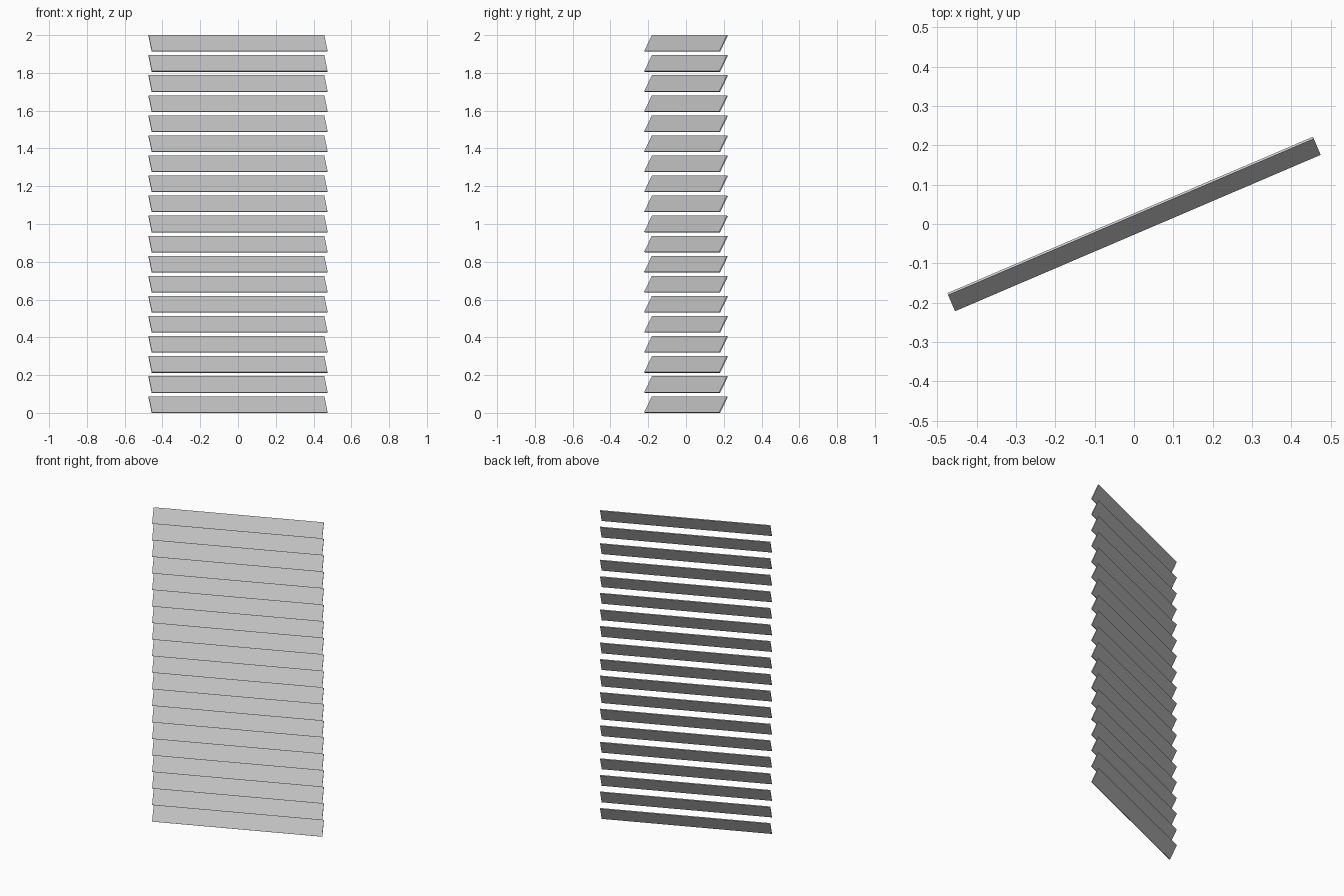
import bpy
import math
from mathutils import Matrix

if "Cube" in bpy.data.objects:
    bpy.data.objects.remove(bpy.data.objects["Cube"])

COUNT = 19
LENGTH, WIDTH, THICK = 1.011, 0.096, 0.006
TILT = math.radians(62.3)   # slats rise steeply toward the back
YAW = math.radians(23.15)   # whole blind turned about z

height = WIDTH * math.sin(TILT) + THICK * math.cos(TILT)
pitch = (2.0 - height) / (COUNT - 1)


def add_slat(index):
    # One thin flat board, tilted and turned
    bpy.ops.mesh.primitive_cube_add(size=1)
    slat = bpy.context.object
    slat.name = f"slat_{index + 1:02d}"
    slat.data.transform(
        Matrix.Rotation(YAW, 4, 'Z')
        @ Matrix.Rotation(TILT, 4, 'X')
        @ Matrix.Diagonal((LENGTH, WIDTH, THICK, 1)))
    slat.location.z = height / 2 + index * pitch


# Evenly stacked slats
for i in range(COUNT):
    add_slat(i)
